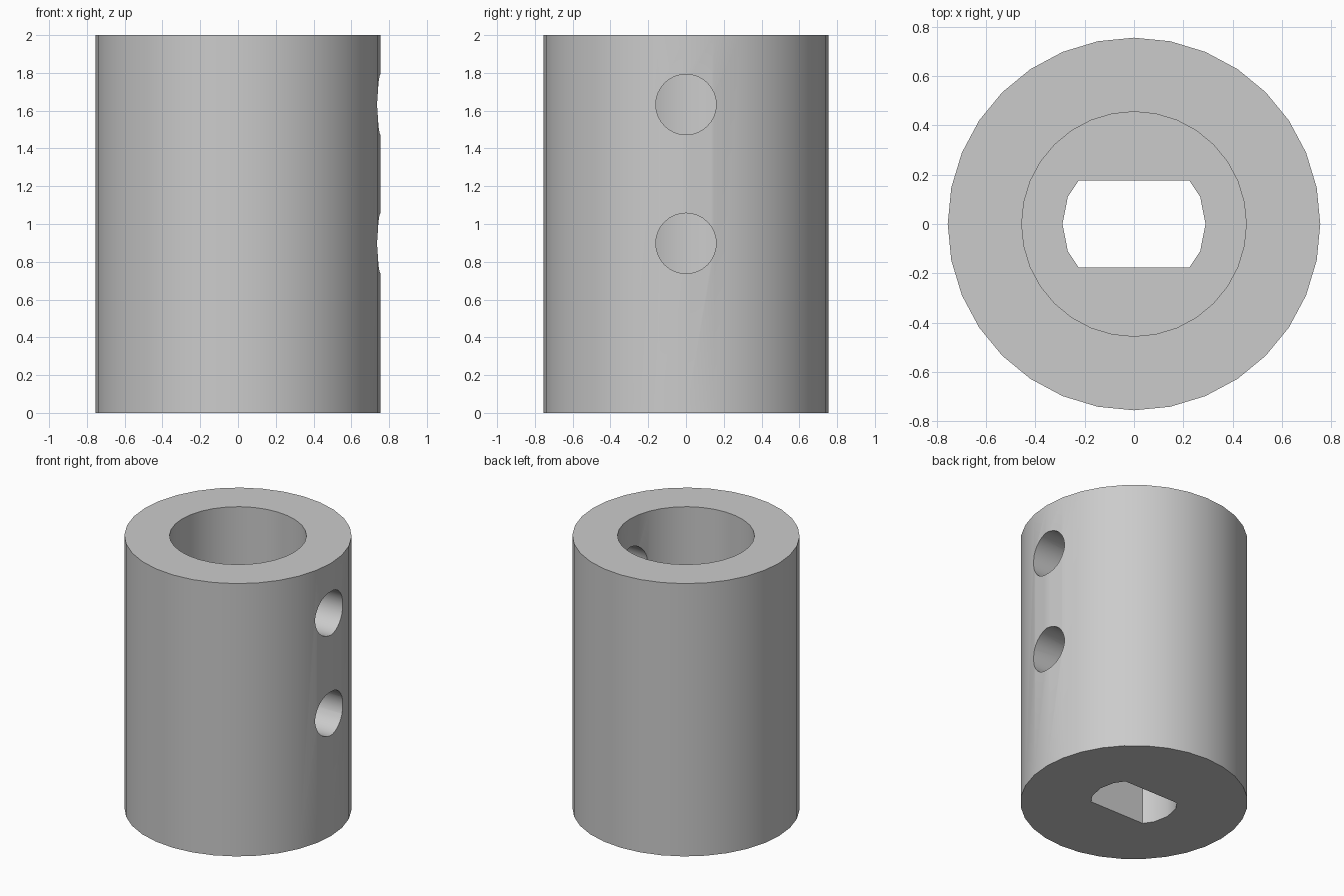
import bpy
import bmesh
from math import pi

cube = bpy.data.objects.get("Cube")
if cube:
    bpy.data.objects.remove(cube, do_unlink=True)

HEIGHT, SHELF = 2.0, 0.53
OUTER_R, BORE_R, SCREW_R = 0.755, 0.455, 0.16

grey = bpy.data.materials.new("light grey")
grey.use_nodes = True
colour = (0.6, 0.6, 0.6, 1)
grey.diffuse_color = colour
for node in grey.node_tree.nodes:
    if node.type == 'BSDF_PRINCIPLED':
        node.inputs["Base Color"].default_value = colour


def cylinder(name, radius, depth, location, rotation=(0, 0, 0)):
    bpy.ops.mesh.primitive_cylinder_add(vertices=32, radius=radius, depth=depth,
                                        location=location, rotation=rotation)
    obj = bpy.context.object
    obj.name = name
    obj.data.materials.append(grey)
    return obj


def flatted_shaft(name, z0, z1):
    """Prism with two flats and two rounded sides."""
    right = [(0.224, -0.177), (0.268, -0.111), (0.29, 0), (0.268, 0.111), (0.224, 0.177)]
    outline = right + [(-x, -y) for x, y in right]
    bm = bmesh.new()
    face = bm.faces.new([bm.verts.new((x, y, z0)) for x, y in outline])
    top = bmesh.ops.extrude_face_region(bm, geom=[face])["geom"]
    bmesh.ops.translate(bm, vec=(0, 0, z1 - z0),
                        verts=[v for v in top if isinstance(v, bmesh.types.BMVert)])
    bmesh.ops.recalc_face_normals(bm, faces=bm.faces)
    mesh = bpy.data.meshes.new(name)
    bm.to_mesh(mesh)
    bm.free()
    mesh.materials.append(grey)
    obj = bpy.data.objects.new(name, mesh)
    bpy.context.collection.objects.link(obj)
    return obj


# Main sleeve
sleeve = cylinder("coupler_sleeve", OUTER_R, HEIGHT, (0, 0, HEIGHT / 2))

# Round bore from the top, flatted socket through the floor
cutters = [
    cylinder("bore_cutter", BORE_R, HEIGHT, (0, 0, SHELF + HEIGHT / 2)),
    flatted_shaft("socket_cutter", -0.2, SHELF + 0.2),
]

# Two set-screw holes at the quarter points of the bore, on one side only
for i, part in enumerate((0.25, 0.75)):
    z = SHELF + part * (HEIGHT - SHELF)
    cutters.append(cylinder(f"screw_hole_cutter_{i + 1}", SCREW_R, 0.9,
                            (0.55, 0, z), (0, pi / 2, 0)))

# Cut the openings one after another
bpy.ops.object.select_all(action='DESELECT')
sleeve.select_set(True)
bpy.context.view_layer.objects.active = sleeve
for cutter in cutters:
    cutter.hide_render = True
    cut = sleeve.modifiers.new(cutter.name, 'BOOLEAN')
    cut.operation = 'DIFFERENCE'
    cut.solver = 'EXACT'
    cut.object = cutter
    bpy.ops.object.modifier_apply(modifier=cut.name)
for cutter in cutters:
    bpy.data.objects.remove(cutter, do_unlink=True)

bpy.ops.object.shade_smooth_by_angle(angle=pi / 6)
